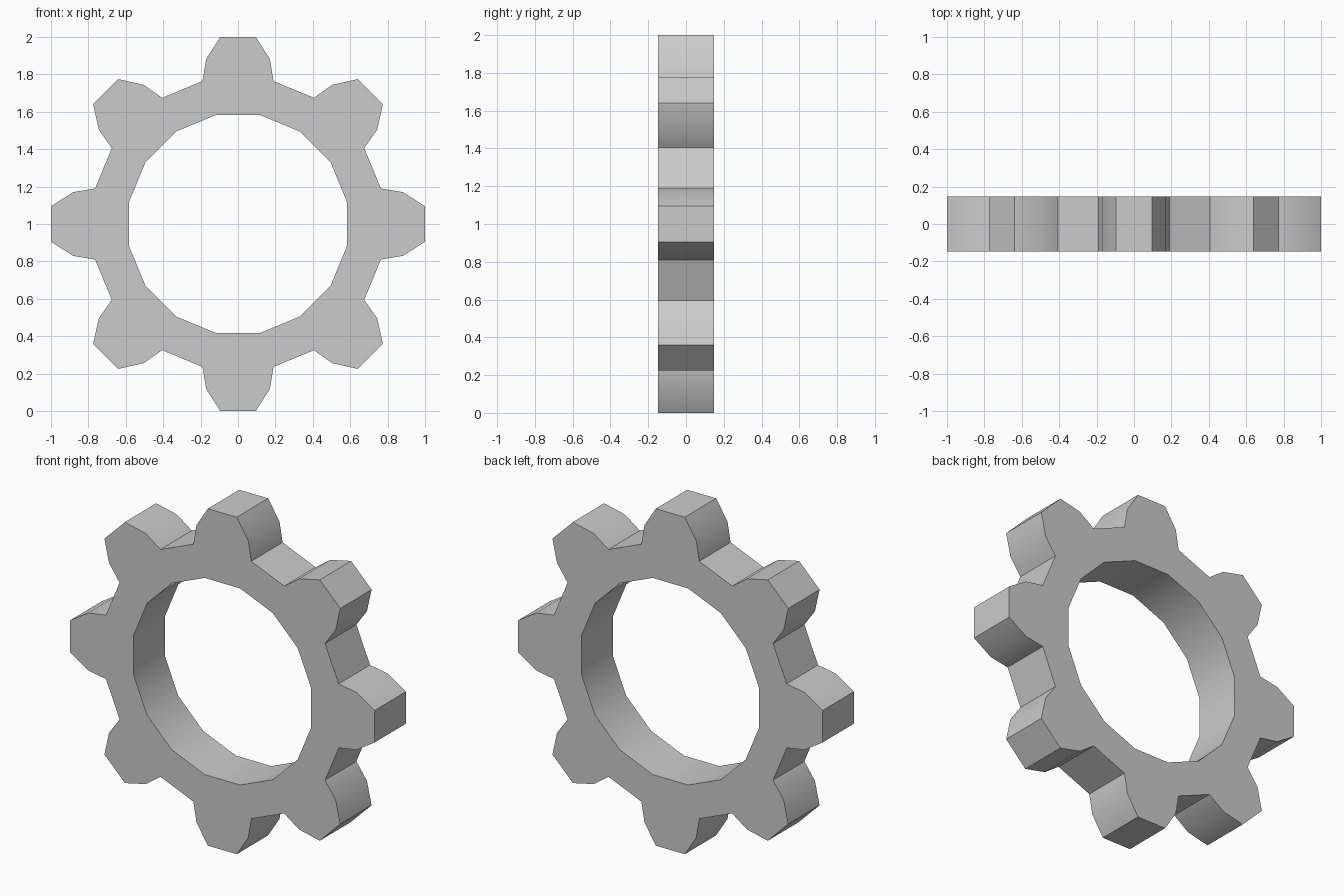
import bpy, bmesh
from math import radians, sin, cos

if "Cube" in bpy.data.objects:
    bpy.data.objects.remove(bpy.data.objects["Cube"])

TEETH = 8
HALF_DEPTH = 0.147
BORE = 0.595
# Half profile of one tooth pointing up: bore, root, flank, tip (x, height from hub)
HALF = [(BORE * sin(radians(11.25)), BORE * cos(radians(11.25))),
        (0.19, 0.764), (0.17, 0.882), (0.095, 1.0)]


def ring_point(bm, x, h, angle, y):
    return bm.verts.new((x * cos(angle) + h * sin(angle), y,
                         1 + h * cos(angle) - x * sin(angle)))


bm = bmesh.new()

# Left and right edge of every tooth, on the front and the back
teeth = []
for i in range(TEETH):
    a = radians(360 / TEETH * i)
    teeth.append([[[ring_point(bm, s * x, h, a, y) for x, h in HALF]
                   for s in (-1, 1)] for y in (-HALF_DEPTH, HALF_DEPTH)])

for i in range(TEETH):
    cur, nxt = teeth[i], teeth[(i + 1) % TEETH]
    # Front and back faces: stacked quads for the tooth, one quad for the gap
    for side in (0, 1):
        l, r = cur[side]
        n = nxt[side][0]
        for k in range(3):
            bm.faces.new((l[k], r[k], r[k + 1], l[k + 1]))
        bm.faces.new((r[0], n[0], n[1], r[1]))
    # Walls: tooth outline, gap floor and bore
    (fl, fr), (bl, br) = cur
    fn, bn = nxt[0][0], nxt[1][0]
    front = fl[1:] + fr[:0:-1] + [fn[1]]
    back = bl[1:] + br[:0:-1] + [bn[1]]
    for k in range(len(front) - 1):
        bm.faces.new((front[k], front[k + 1], back[k + 1], back[k]))
    bm.faces.new((fl[0], fr[0], br[0], bl[0]))
    bm.faces.new((fr[0], fn[0], bn[0], br[0]))

bmesh.ops.recalc_face_normals(bm, faces=bm.faces)
mesh = bpy.data.meshes.new("gear_ring")
bm.to_mesh(mesh)
bm.free()

gear = bpy.data.objects.new("gear_ring", mesh)
bpy.context.collection.objects.link(gear)
bpy.context.view_layer.objects.active = gear
gear.select_set(True)
bpy.ops.object.shade_smooth_by_angle(angle=radians(30))
